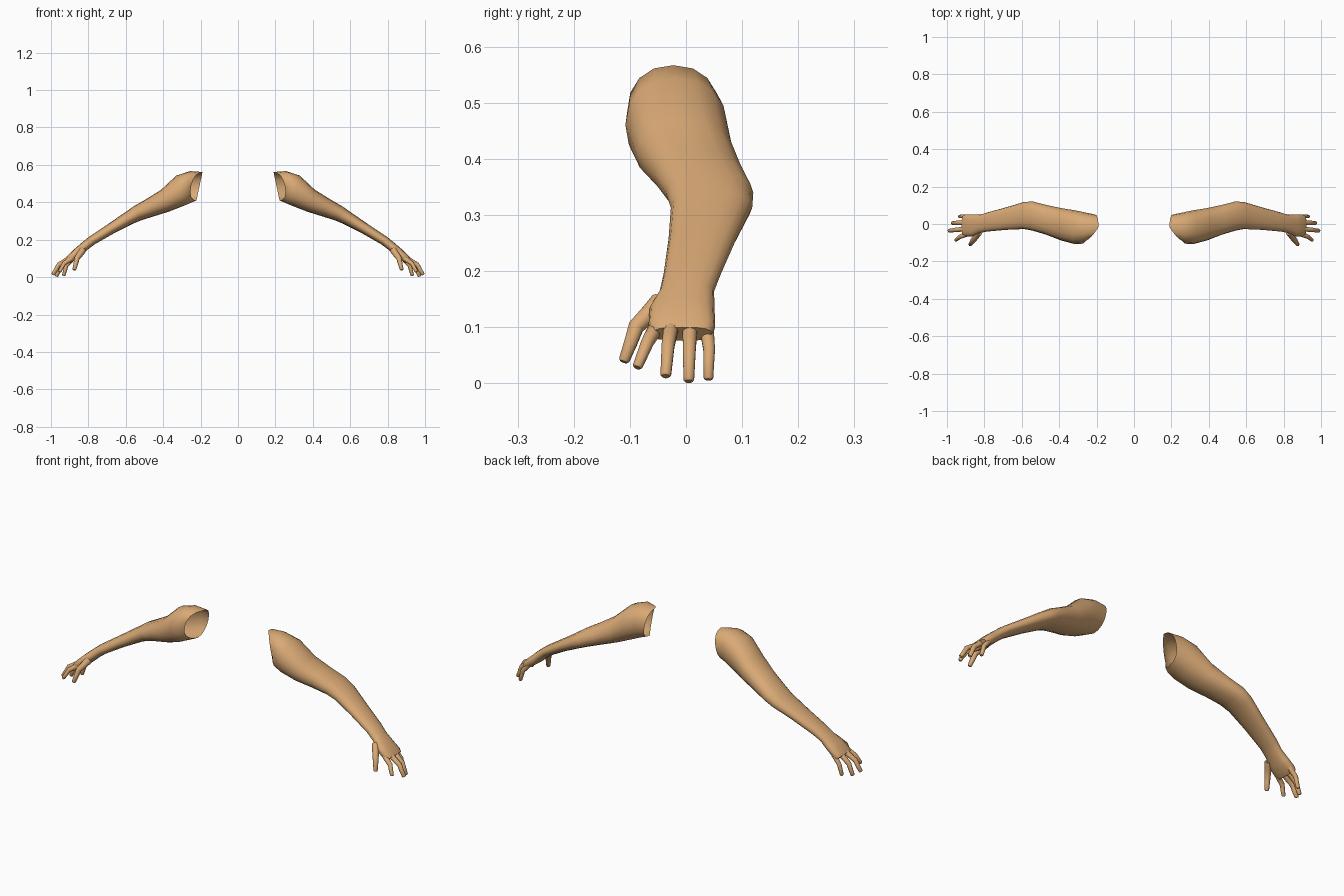
import bpy, bmesh, math
from mathutils import Vector

cube = bpy.data.objects.get("Cube")
if cube:
    bpy.data.objects.remove(cube, do_unlink=True)

# Single skin material
COLOUR = (0.70, 0.40, 0.18, 1)
skin = bpy.data.materials.new("skin")
skin.diffuse_color = COLOUR
skin.use_nodes = True
bsdf = skin.node_tree.nodes["Principled BSDF"]
bsdf.inputs["Base Color"].default_value = COLOUR
bsdf.inputs["Roughness"].default_value = 0.8


def loft(name, rings, side, cap_start=False):
    """Skin a list of point rings; side -1 mirrors the part."""
    bm = bmesh.new()
    loops = [[bm.verts.new((p.x * side, p.y, p.z)) for p in ring] for ring in rings]
    n = len(loops[0])
    for a, b in zip(loops, loops[1:]):
        for i in range(n):
            j = (i + 1) % n
            bm.faces.new((a[i], a[j], b[j], b[i]))
    bm.faces.new(loops[-1])
    if cap_start:
        bm.faces.new(loops[0])
    bmesh.ops.recalc_face_normals(bm, faces=bm.faces)
    mesh = bpy.data.meshes.new(name)
    bm.to_mesh(mesh)
    bm.free()
    mesh.materials.append(skin)
    obj = bpy.data.objects.new(name, mesh)
    bpy.context.collection.objects.link(obj)
    bpy.ops.object.select_all(action="DESELECT")
    obj.select_set(True)
    bpy.context.view_layer.objects.active = obj
    bpy.ops.object.shade_smooth_by_angle(angle=math.radians(50))


def soft(v, power):
    return math.copysign(abs(v) ** power, v)


def arm_ring(top_x, top_z, low_x, low_z, front, back, bow=0, power=0.9, n=16):
    """Section set by its top and bottom points and its front and back reach."""
    top, low = Vector((top_x, 0, top_z)), Vector((low_x, 0, low_z))
    mid, half = (top + low) / 2, (top - low) / 2
    ring = []
    for i in range(n):
        t = math.tau * i / n
        c, s = soft(math.cos(t), power), soft(math.sin(t), power)
        p = mid + half * c
        p.y = (front + back) / 2 + s * (back - front) / 2
        p.x += bow * max(0, -s)
        ring.append(p)
    return ring


def finger_rings(points, radii, n=10):
    """Round sections along a bent finger, rounded off at the tip."""
    pts = [Vector(p) for p in points]
    a, b, c = pts
    path = [a, (a + b) / 2, b + (b - (a + c) / 2) * 0.1, (b + c) / 2, c]
    rings = []
    for k, p in enumerate(path):
        d = (path[min(k + 1, 4)] - path[max(k - 1, 0)]).normalized()
        u = d.cross(Vector((0, 1, 0))).normalized()
        v = d.cross(u)
        r = radii[0] + (radii[1] - radii[0]) * k / 4
        def ring(centre, r):
            return [centre + (u * math.cos(math.tau * i / n)
                              + v * math.sin(math.tau * i / n)) * r for i in range(n)]
        rings.append(ring(p, r))
        if k == 4:
            rings.append(ring(p + d * r * 0.4, r * 0.7))
    return rings


# Shoulder opening to knuckles: top x, z; bottom x, z; front y, back y; bow; squareness
ARM = [
    (0.19, 0.562, 0.222, 0.41, -0.085, 0.05, 0.045),
    (0.255, 0.567, 0.25, 0.398, -0.105, 0.06, 0.02),
    (0.33, 0.543, 0.30, 0.377, -0.108, 0.073),
    (0.41, 0.468, 0.37, 0.35, -0.088, 0.085),
    (0.49, 0.418, 0.45, 0.325, -0.057, 0.102),
    (0.56, 0.377, 0.52, 0.303, -0.036, 0.12),
    (0.61, 0.342, 0.565, 0.284, -0.027, 0.118),
    (0.70, 0.28, 0.66, 0.236, -0.031, 0.09),
    (0.80, 0.213, 0.765, 0.176, -0.04, 0.062),
    (0.84, 0.18, 0.802, 0.148, -0.047, 0.05),
    (0.875, 0.15, 0.838, 0.115, -0.065, 0.051, 0, 0.8),
    (0.912, 0.115, 0.88, 0.084, -0.067, 0.052, 0, 0.7),
    (0.922, 0.10, 0.897, 0.076, -0.06, 0.046, 0, 0.7),
]

FINGERS = {
    "thumb": ([(0.83, -0.045, 0.145), (0.86, -0.088, 0.1), (0.875, -0.11, 0.042)], (0.019, 0.01)),
    "index_finger": ([(0.89, -0.053, 0.1), (0.93, -0.069, 0.072), (0.953, -0.086, 0.031)], (0.014, 0.009)),
    "middle_finger": ([(0.9, -0.026, 0.102), (0.957, -0.032, 0.066), (0.988, -0.036, 0.016)], (0.014, 0.01)),
    "ring_finger": ([(0.9, 0.007, 0.1), (0.947, 0.006, 0.06), (0.97, 0.005, 0.007)], (0.014, 0.01)),
    "little_finger": ([(0.885, 0.037, 0.1), (0.917, 0.041, 0.06), (0.932, 0.04, 0.01)], (0.013, 0.009)),
}

# Both arms, open at the shoulder
for label, side in (("left", 1), ("right", -1)):
    loft(label + "_arm", [arm_ring(*row) for row in ARM], side)
    for name, (points, radii) in FINGERS.items():
        loft(label + "_" + name, finger_rings(points, radii), side, cap_start=True)
